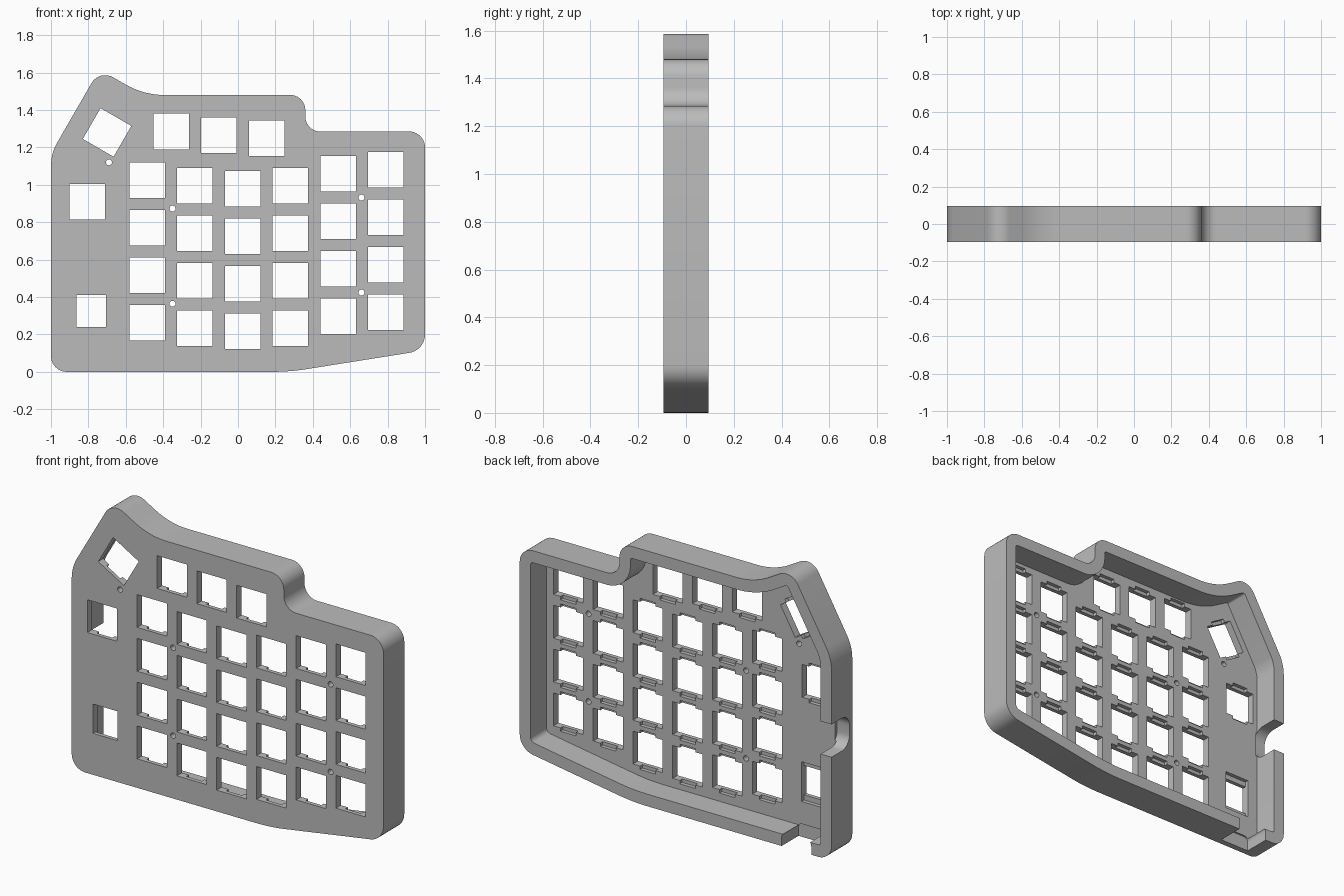
import bpy, bmesh, math
from mathutils import Vector, Matrix

cube = bpy.data.objects.get("Cube")
if cube:
    bpy.data.objects.remove(cube)

GREY = (0.5, 0.5, 0.5, 1)
FRONT, BACK, PLATE_BACK = -0.095, 0.095, -0.05
WALL = 0.07

mat = bpy.data.materials.new("case grey")
mat.use_nodes = True
mat.diffuse_color = GREY
mat.node_tree.nodes["Principled BSDF"].inputs["Base Color"].default_value = GREY


def fillet(corners, inset=0.0, steps=10):
    """Round a counter-clockwise (x, z, radius) polygon, optionally moved inwards."""
    n, out = len(corners), []
    pts = [Vector(c[:2]) for c in corners]
    for i, (x, z, r) in enumerate(corners):
        p = pts[i]
        a = (p - pts[i - 1]).normalized()
        b = (pts[(i + 1) % n] - p).normalized()
        turn = a.x * b.y - a.y * b.x
        half = math.atan2(turn, a.dot(b)) / 2
        side = 1 if turn > 0 else -1
        na, nb = Vector((-a.y, a.x)), Vector((-b.y, b.x))
        bis = (na + nb).normalized()
        p = p + bis * inset / math.cos(half)
        r = max(r - side * inset, 0.01)
        centre = p + bis * side * r / math.cos(half)
        start = -na * side * r
        for k in range(steps + 1):
            ang = 2 * half * k / steps
            out.append(centre + Matrix.Rotation(ang, 2) @ start)
    return out


def box(x, z, w, h, r=0.0):
    """Corners of a rectangle around a centre."""
    return [(x + sx * w / 2, z + sz * h / 2, r)
            for sx, sz in ((-1, -1), (1, -1), (1, 1), (-1, 1))]


def prism(bm, outline, lo, hi, along="y"):
    """Extrude an outline between two depths; along x the outline is (y, z)."""
    def place(p, d):
        return (p[0], d, p[1]) if along == "y" else (d, p[0], p[1])
    faces = [bm.faces.new([bm.verts.new(place(p, lo)) for p in outline])]
    top = [bm.verts.new(place(p, hi)) for p in outline]
    base = list(faces[0].verts)
    faces.append(bm.faces.new(top[::-1]))
    for i in range(len(base)):
        faces.append(bm.faces.new((base[i], base[i - 1], top[i - 1], top[i])))
    bmesh.ops.recalc_face_normals(bm, faces=faces)


def finish(bm, name):
    mesh = bpy.data.meshes.new(name)
    bm.to_mesh(mesh)
    bm.free()
    mesh.materials.append(mat)
    obj = bpy.data.objects.new(name, mesh)
    bpy.context.collection.objects.link(obj)
    return obj


def cut(target, bm, name):
    """Subtract the shapes in bm from the target."""
    tool = finish(bm, name)
    tool.hide_render = True
    mod = target.modifiers.new(name, "BOOLEAN")
    mod.operation, mod.solver, mod.object = "DIFFERENCE", "EXACT", tool
    bpy.context.view_layer.objects.active = target
    bpy.ops.object.modifier_apply(modifier=mod.name)
    bpy.data.objects.remove(tool)


# Case body
outline = [(-1, 0, 0.085), (0.275, 0, 1.2), (1, 0.115, 0.1), (1, 1.285, 0.085),
           (0.36, 1.285, 0.08), (0.36, 1.48, 0.08), (-0.503, 1.48, 0.42),
           (-0.741, 1.617, 0.085), (-1, 1.168, 0.25)]
bm = bmesh.new()
prism(bm, fillet(outline), FRONT, BACK)
case = finish(bm, "keyboard_case")

# Open back
bm = bmesh.new()
prism(bm, fillet(outline, WALL), PLATE_BACK, 0.2)
cut(case, bm, "cavity")

# Key positions: columns of four, thumb row, tilted key and single key
keys = []
for i, top in enumerate((1.025, 0.995, 0.98, 0.995, 1.06, 1.08)):
    keys += [(-0.485 + 0.255 * i, top - 0.254 * row, 0) for row in range(4)]
keys += [(-0.357, 1.285, 0), (-0.102, 1.265, 0), (0.153, 1.25, 0),
         (-0.70, 1.28, -30), (-0.805, 0.91, 0)]


def key_shape(x, z, angle, w, h):
    rot = Matrix.Rotation(math.radians(angle), 2)
    return [Vector((x, z)) + rot @ Vector(c[:2]) for c in box(0, 0, w, h)]


# Key openings, dial opening and screw holes
bm = bmesh.new()
for x, z, a in keys:
    prism(bm, key_shape(x, z, a, 0.19, 0.19), -0.2, 0)
prism(bm, key_shape(-0.785, 0.325, 0, 0.157, 0.17), -0.2, 0)
for x, z in ((-0.69, 1.12), (-0.35, 0.873), (-0.35, 0.364), (0.66, 0.932), (0.66, 0.424)):
    ring = [(x + 0.016 * math.cos(t * math.pi / 8), z + 0.016 * math.sin(t * math.pi / 8))
            for t in range(16)]
    prism(bm, ring, -0.2, 0)
cut(case, bm, "openings")

# Clip recesses above and below each key, and a pocket behind the dial
bm = bmesh.new()
for x, z, a in keys:
    prism(bm, key_shape(x, z, a, 0.1, 0.23), -0.072, 0)
prism(bm, key_shape(-0.785, 0.325, 0, 0.157, 0.23), -0.072, 0)
cut(case, bm, "clip_recesses")

# Cable notches in the right wall and the bottom wall
bm = bmesh.new()
prism(bm, fillet(box(0.07, 0.695, 0.28, 0.19, 0.07)), -1.1, -0.92, "x")
prism(bm, fillet(box(-0.775, -0.01, 0.19, 0.18, 0.03)), PLATE_BACK - 0.01, 0.2)
cut(case, bm, "cable_notches")

bpy.ops.object.select_all(action="DESELECT")
case.select_set(True)
bpy.context.view_layer.objects.active = case
bpy.ops.object.shade_smooth_by_angle(angle=math.radians(30))
